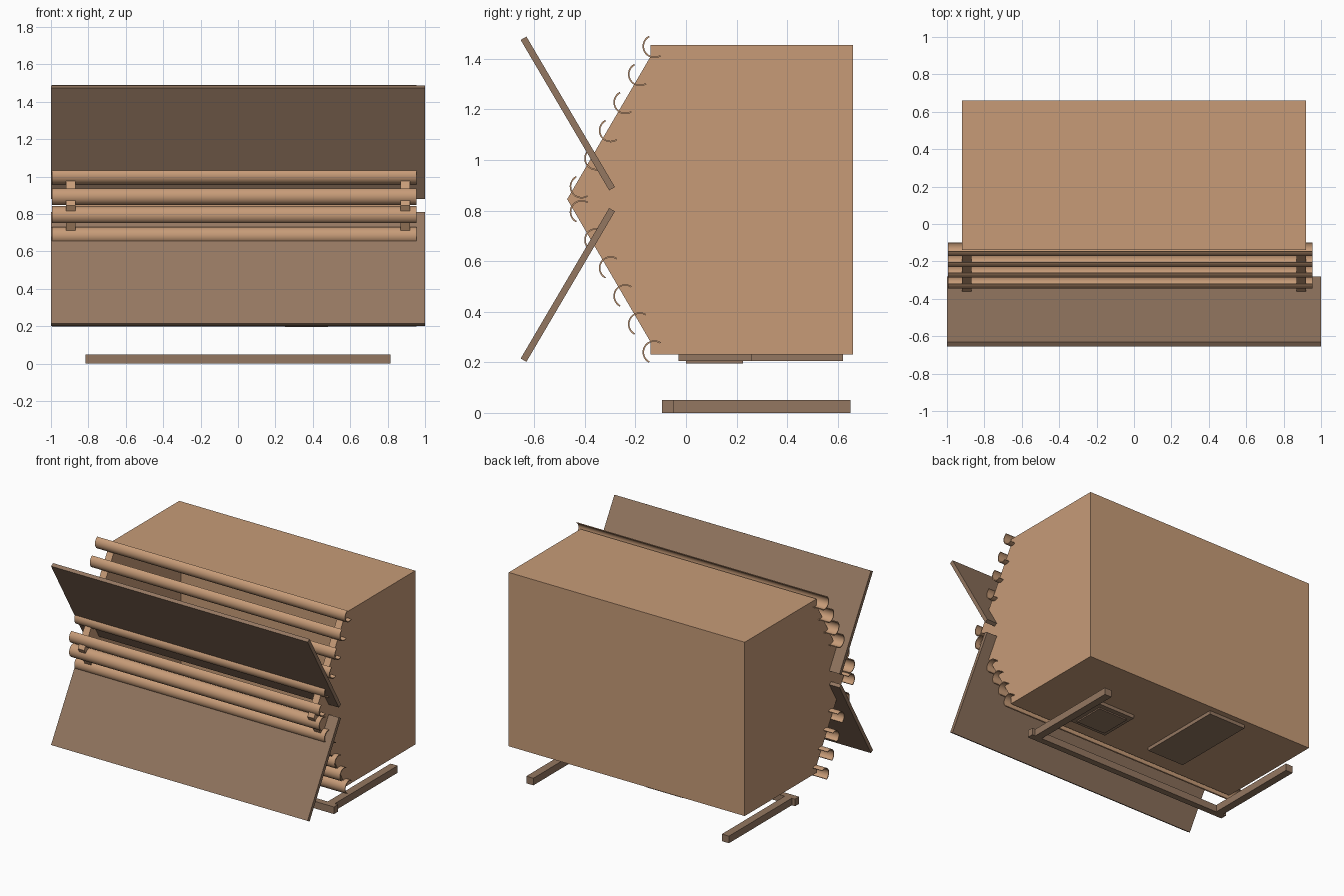
import bpy, bmesh
from math import sin, cos, radians

old = bpy.data.objects.get("Cube")
if old:
    bpy.data.objects.remove(old, do_unlink=True)


def material(name, rgb):
    m = bpy.data.materials.new(name)
    m.use_nodes = True
    m.diffuse_color = (*rgb, 1)
    m.node_tree.nodes["Principled BSDF"].inputs["Base Color"].default_value = (*rgb, 1)
    return m


light_wood = material("light_wood", (0.57, 0.33, 0.187))
dark_wood = material("dark_wood", (0.296, 0.185, 0.119))
MID = 0.845  # height of the mirror line of the front


def finish(name, bm, mat):
    bmesh.ops.recalc_face_normals(bm, faces=bm.faces)
    mesh = bpy.data.meshes.new(name)
    bm.to_mesh(mesh)
    bm.free()
    mesh.materials.append(mat)
    ob = bpy.data.objects.new(name, mesh)
    bpy.context.collection.objects.link(ob)
    return ob


def extrude_x(name, profile, x0, x1, mat):
    """Extrude a (y, z) outline from x0 to x1."""
    bm = bmesh.new()
    face = bm.faces.new([bm.verts.new((x0, y, z)) for y, z in profile])
    new = bmesh.ops.extrude_face_region(bm, geom=[face])["geom"]
    verts = [g for g in new if isinstance(g, bmesh.types.BMVert)]
    bmesh.ops.translate(bm, verts=verts, vec=(x1 - x0, 0, 0))
    return finish(name, bm, mat)


def block(name, x0, x1, y0, y1, z0, z1, mat):
    return extrude_x(name, [(y0, z0), (y1, z0), (y1, z1), (y0, z1)], x0, x1, mat)


def flip(profile):
    return [(y, 2 * MID - z) for y, z in profile]


# Hollow cabinet with an open front
cabinet = block("cabinet", -0.92, 0.92, -0.14, 0.66, 0.23, 1.455, light_wood)
bm = bmesh.new()
bm.from_mesh(cabinet.data)
front = [f for f in bm.faces if f.normal.y < -0.9]
bmesh.ops.delete(bm, geom=front, context='FACES')
bm.to_mesh(cabinet.data)
bm.free()
wall = cabinet.modifiers.new("wall", 'SOLIDIFY')
wall.thickness = 0.05
wall.offset = -1
wall.use_even_offset = True

# Triangular cheeks carrying the slats
for side, x in (("left", 0.87), ("right", -0.92)):
    extrude_x(side + "_cheek", [(-0.14, 0.28), (-0.14, 1.41), (-0.47, MID)],
              x, x + 0.05, light_wood)

# Curved slats, six above and six mirrored below
slats = []
for i in range(6):
    cy, cz = -0.125 - 0.0576 * i, 1.45 - 0.111 * i
    angles = [radians(118 + 185 * k / 16) for k in range(17)]
    arc = [(cy + 0.047 * cos(a), cz + 0.047 * sin(a)) for a in angles]
    arc += [(cy + 0.041 * cos(a), cz + 0.041 * sin(a)) for a in reversed(angles)]
    slats.append(extrude_x(f"upper_slat_{i + 1}", arc, -0.995, 0.955, light_wood))
    slats.append(extrude_x(f"lower_slat_{i + 1}", flip(arc), -0.995, 0.955, light_wood))
bpy.ops.object.select_all(action='DESELECT')
for ob in slats:
    ob.select_set(True)
bpy.context.view_layer.objects.active = slats[0]
bpy.ops.object.shade_smooth_by_angle(angle=radians(35))

# Two slanted boards
board = [(-0.654, 1.475), (-0.631, 1.488), (-0.281, 0.893), (-0.304, 0.88)]
extrude_x("upper_board", board, -1, 1, dark_wood)
extrude_x("lower_board", flip(board), -1, 1, dark_wood)

# Plates under the cabinet
block("large_bottom_plate", -0.41, -0.12, 0.0, 0.62, 0.205, 0.23, dark_wood)
block("small_bottom_plate", 0.22, 0.51, -0.03, 0.26, 0.205, 0.23, dark_wood)
block("small_plate_cover", 0.25, 0.48, 0.0, 0.225, 0.196, 0.205, dark_wood)

# Floor frame
block("frame_front_bar", -0.815, 0.815, -0.095, -0.05, 0, 0.05, dark_wood)
for side, x in (("left", 0.735), ("right", -0.79)):
    block(side + "_frame_rail", x, x + 0.055, -0.05, 0.65, 0, 0.05, dark_wood)
